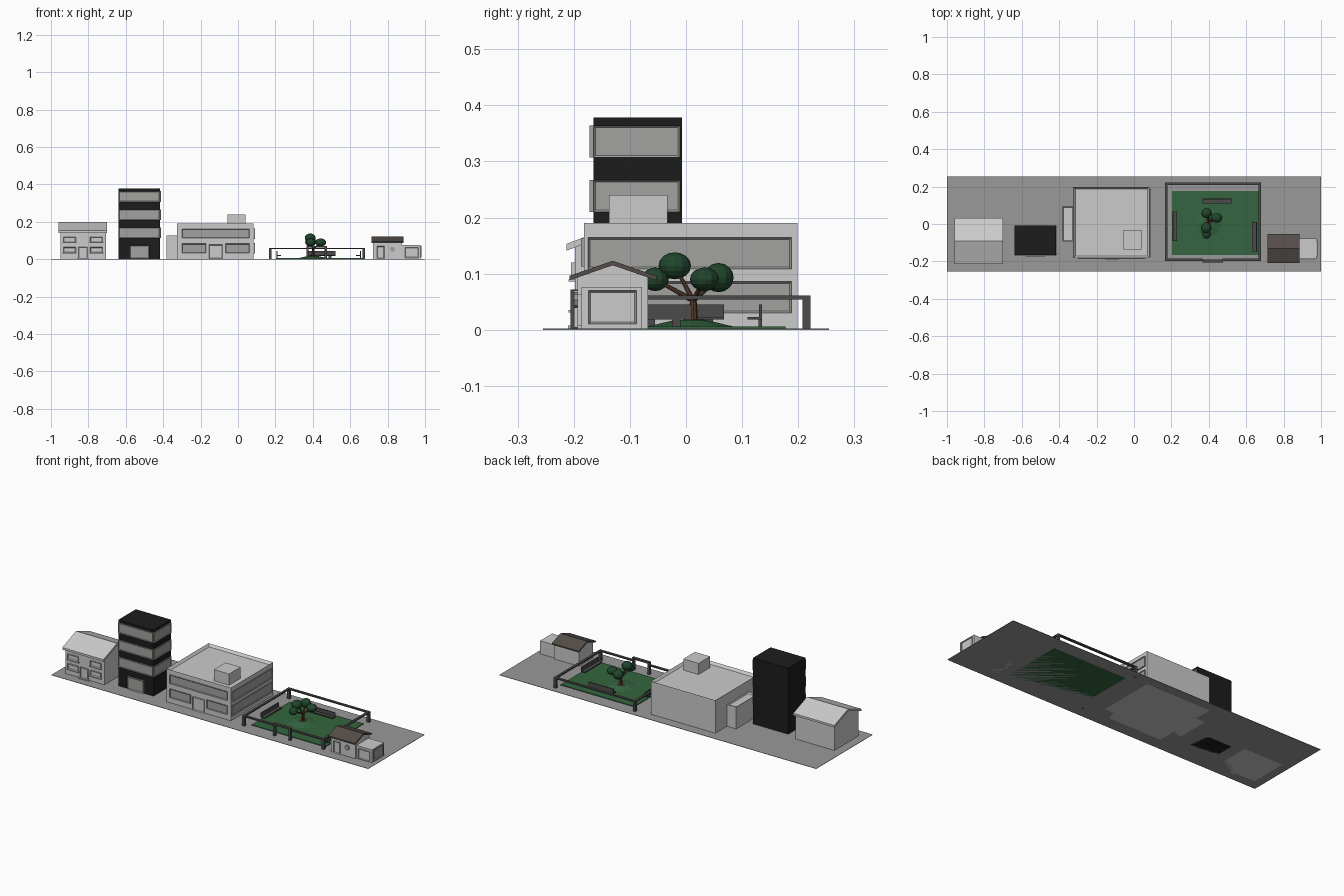
import bpy, bmesh
from mathutils import Vector

if "Cube" in bpy.data.objects:
    bpy.data.objects.remove(bpy.data.objects["Cube"])

def material(name, rgb):
    m = bpy.data.materials.new(name)
    m.diffuse_color = (*rgb, 1)
    m.use_nodes = True
    m.node_tree.nodes["Principled BSDF"].inputs["Base Color"].default_value = m.diffuse_color
    return m

BLACK = material("black", (0.012, 0.012, 0.012))
GLASS = material("grey_glass", (0.36, 0.36, 0.35))
GRASS = material("grass", (0.035, 0.13, 0.05))
LEAF = material("leaf", (0.015, 0.06, 0.025))
BARK = material("bark", (0.09, 0.045, 0.025))
SOIL = material("soil", (0.14, 0.05, 0.03))
METAL = material("dark_metal", (0.07, 0.07, 0.07))
ROOF = material("brown_roof", (0.09, 0.075, 0.065))
PAVE = material("paving", (0.32, 0.32, 0.32))

def finish(name, bm, mat=None):
    bmesh.ops.recalc_face_normals(bm, faces=bm.faces)
    me = bpy.data.meshes.new(name)
    bm.to_mesh(me)
    bm.free()
    ob = bpy.data.objects.new(name, me)
    bpy.context.collection.objects.link(ob)
    if mat:
        me.materials.append(mat)
    return ob

def box(name, x, y, z, mat=None, inset=None):
    """Box from ranges; inset = (direction, border, depth) recesses one face."""
    bm = bmesh.new()
    bmesh.ops.create_cube(bm, size=1)
    for v in bm.verts:
        v.co = Vector([r[0] if c < 0 else r[1] for c, r in zip(v.co, (x, y, z))])
    bm.normal_update()
    if inset:
        d, border, depth = inset
        f = [f for f in bm.faces if f.normal.dot(Vector(d)) > 0.9]
        bmesh.ops.inset_individual(bm, faces=f, thickness=border)
        bmesh.ops.translate(bm, verts=f[0].verts, vec=-depth * Vector(d))
    return finish(name, bm, mat)

FRONT, RIGHT, UP = (0, -1, 0), (1, 0, 0), (0, 0, 1)

def front_panel(name, x, z, y, out=0.007, border=0.005, mat=GLASS):
    return box(name, x, (y - out, y + 0.002), z, mat, (FRONT, border, 0.004))

def side_panel(name, y, z, x, out=0.007, border=0.005, mat=GLASS):
    return box(name, (x - 0.002, x + out), y, z, mat, (RIGHT, border, 0.004))

def extrude_x(name, profile, x, mat=None):
    """(y, z) outline extruded along x."""
    bm = bmesh.new()
    f = bm.faces.new([bm.verts.new((x[0], *p)) for p in profile])
    r = bmesh.ops.extrude_face_region(bm, geom=[f])
    verts = [e for e in r["geom"] if isinstance(e, bmesh.types.BMVert)]
    bmesh.ops.translate(bm, verts=verts, vec=(x[1] - x[0], 0, 0))
    return finish(name, bm, mat)

def gable(name, wx, wy, rx, ry, eave, ridge, t, mat=None):
    """Gabled walls with a chevron roof; ridge runs along x."""
    m = (wy[0] + wy[1]) / 2
    k = (ridge - eave) / (m - ry[0])
    top = lambda y: ridge - k * abs(y - m) - t * 0.6
    extrude_x(name + "_walls", [(wy[0], 0), (wy[1], 0), (wy[1], top(wy[1])),
                                (m, top(m)), (wy[0], top(wy[0]))], wx)
    extrude_x(name + "_roof", [(ry[0], eave - t), (m, ridge - t), (ry[1], eave - t),
                               (ry[1], eave), (m, ridge), (ry[0], eave)], rx, mat)

def limb(name, a, b, r1, r2, mat=BARK):
    a, b = Vector(a), Vector(b)
    bm = bmesh.new()
    bmesh.ops.create_cone(bm, cap_ends=True, segments=8, radius1=r1, radius2=r2, depth=(b - a).length)
    ob = finish(name, bm, mat)
    ob.rotation_euler = (b - a).to_track_quat("Z", "Y").to_euler()
    ob.location = (a + b) / 2
    return ob

def ball(name, c, r, mat):
    bm = bmesh.new()
    bmesh.ops.create_uvsphere(bm, u_segments=12, v_segments=8, radius=1)
    bmesh.ops.scale(bm, vec=r, verts=bm.verts)
    bmesh.ops.translate(bm, vec=c, verts=bm.verts)
    return finish(name, bm, mat)

# Ground slab
box("ground", (-1, 1), (-0.255, 0.255), (0, 0.002), PAVE)

# House
gable("house", (-0.95, -0.705), (-0.198, 0.018), (-0.96, -0.70), (-0.213, 0.033), 0.153, 0.2, 0.012)
for i, x in enumerate((-0.9, -0.757)):
    for j, z in enumerate((0.09, 0.035)):
        front_panel(f"house_window_{i}_{j}", (x - 0.033, x + 0.033), (z, z + 0.03), -0.198, mat=None)
        box(f"house_sill_{i}_{j}", (x - 0.037, x + 0.037), (-0.209, -0.196), (z - 0.004, z))
front_panel("house_door", (-0.853, -0.805), (0.004, 0.066), -0.198, mat=None)
box("house_doorstep", (-0.86, -0.798), (-0.21, -0.196), (0, 0.008))

# Office tower with window bands on front and right
box("tower", (-0.64, -0.418), (-0.165, -0.007), (0, 0.378), BLACK)
for i in range(3):
    z = (0.113 + 0.097 * i, 0.17 + 0.097 * i)
    front_panel(f"tower_front_band_{i}", (-0.637, -0.418), z, -0.165)
    side_panel(f"tower_side_band_{i}", (-0.165, -0.011), z, -0.418)
front_panel("tower_door", (-0.58, -0.475), (0.003, 0.075), -0.165, 0.009, 0.006)

# Large flat-roofed building with side wing
box("hall", (-0.325, 0.083), (-0.182, 0.199), (0, 0.19), None, (UP, 0.016, 0.014))
box("hall_rooftop_room", (-0.056, 0.04), (-0.137, -0.033), (0.17, 0.24))
front_panel("hall_upper_window", (-0.3, 0.062), (0.113, 0.163), -0.182, 0.005)
for i, x in enumerate((-0.3, -0.068)):
    front_panel(f"hall_lower_window_{i}", (x, x + 0.13), (0.033, 0.083), -0.182, 0.005)
front_panel("hall_door", (-0.155, -0.083), (0.003, 0.078), -0.182, mat=None)
for i, z in enumerate((0.03, 0.108)):
    side_panel(f"hall_side_window_{i}", (-0.175, 0.188), (z, z + 0.056), 0.083)
box("hall_wing", (-0.383, -0.323), (-0.093, 0.094), (0, 0.127), None, (UP, 0.008, 0.008))

# Park lawn and mound
box("lawn", (0.203, 0.668), (-0.166, 0.177), (0, 0.006), GRASS)
limb("lawn_mound", (0.4, 0.008, 0.005), (0.4, 0.008, 0.017), 0.08, 0.03, GRASS)
limb("tree_soil", (0.4, 0.013, 0.006), (0.4, 0.013, 0.019), 0.026, 0.018, SOIL)

# Park fence rails, posts and entrance arch
X0, X1, Y0, Y1, W = 0.165, 0.68, -0.198, 0.222, 0.014
RZ = (0.054, 0.061)
for n, x, y in (("left", (X0, X0 + W), (Y0, Y1)), ("right", (X1 - W, X1), (Y0, Y1)),
                ("back", (X0 + W, X1 - W), (Y1 - W, Y1)),
                ("front_left", (X0 + W, 0.367), (Y0, Y0 + W)),
                ("front_right", (0.473, X1 - W), (Y0, Y0 + W))):
    box("fence_rail_" + n, x, y, RZ, METAL)
for i, x in enumerate((X0, X1 - W)):
    for j, y in enumerate((Y0, Y1 - W)):
        box(f"fence_post_{i}_{j}", (x, x + W), (y, y + W), (0, RZ[0]), METAL)
for i, x in enumerate((0.365, 0.463)):
    box(f"arch_post_{i}", (x, x + 0.012), (-0.206, -0.19), (0, 0.07), METAL)
box("arch_beam", (0.365, 0.475), (-0.206, -0.19), (0.063, 0.072), METAL)

# Benches: seat, backrest, two legs; lying along y or x
def bench(name, along, start, end, back, front):
    def part(n, a, b, z):
        a, b = tuple(sorted(a)), tuple(sorted(b))
        box(f"{name}_{n}", *((a, b) if along == "x" else (b, a)), z, METAL)
    s = 1 if front > back else -1
    part("backrest", (start, end), (back, back + s * 0.005), (0.018, 0.045))
    part("seat", (start, end), (back, front), (0.018, 0.023))
    for i, p in enumerate((start + 0.02, end - 0.035)):
        part(f"leg_{i}", (p, p + 0.015), (back, back + s * 0.006), (0, 0.02))

bench("left_bench", "y", -0.09, 0.068, 0.205, 0.231)
bench("right_bench", "y", -0.147, 0.01, 0.657, 0.631)
bench("back_bench", "x", 0.365, 0.52, 0.135, 0.11)

# Tree
FORK = (0.402, 0.013, 0.052)
limb("tree_trunk", (0.4, 0.013, 0.008), FORK, 0.009, 0.006)
for i, (c, r) in enumerate((((0.386, -0.02, 0.114), (0.029, 0.029, 0.024)),
                            ((0.388, 0.058, 0.093), (0.029, 0.027, 0.026)),
                            ((0.442, 0.033, 0.09), (0.03, 0.026, 0.021)),
                            ((0.388, -0.055, 0.09), (0.024, 0.024, 0.021)))):
    limb(f"tree_branch_{i}", FORK, c, 0.005, 0.003)
    ball(f"tree_leaves_{i}", c, r, LEAF)

# Small cottage with flat-roofed annex
gable("cottage", (0.722, 0.878), (-0.193, -0.068), (0.714, 0.884), (-0.208, -0.053), 0.096, 0.123, 0.008, ROOF)
front_panel("cottage_door", (0.742, 0.782), (0.004, 0.07), -0.193, mat=None)
limb("cottage_round_window", (0.826, -0.19, 0.053), (0.826, -0.2, 0.053), 0.014, 0.014, GLASS)
box("annex", (0.877, 0.976), (-0.186, -0.078), (0, 0.076))
front_panel("annex_front_panel", (0.892, 0.965), (0.008, 0.064), -0.186, mat=None)
side_panel("annex_side_panel", (-0.174, -0.088), (0.01, 0.07), 0.975, 0.005)
